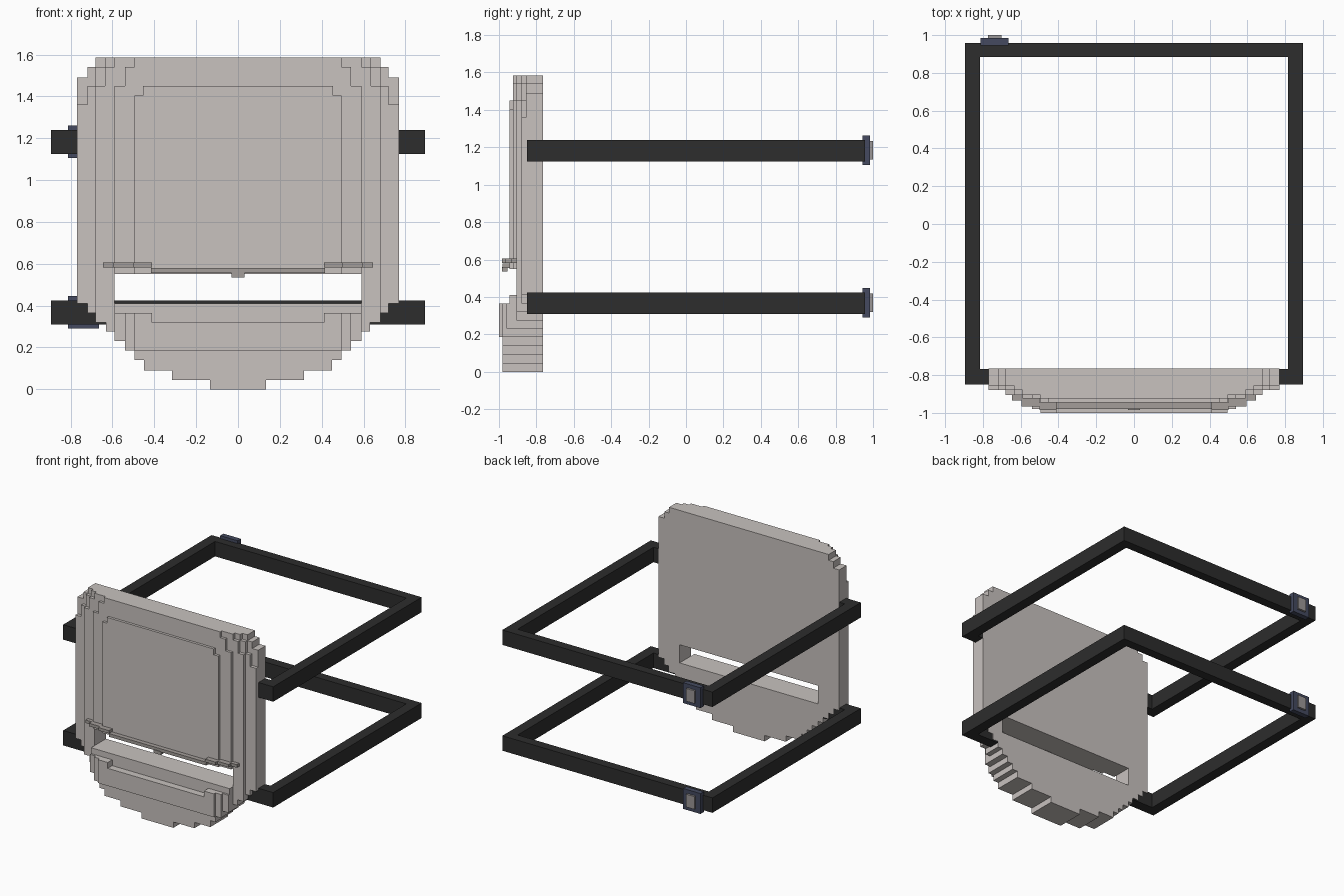
import bpy, bmesh
from mathutils import Vector

if "Cube" in bpy.data.objects:
    bpy.data.objects.remove(bpy.data.objects["Cube"])


def material(name, rgb):
    m = bpy.data.materials.new(name)
    m.diffuse_color = (*rgb, 1)
    m.use_nodes = True
    m.node_tree.nodes["Principled BSDF"].inputs["Base Color"].default_value = m.diffuse_color
    return m


SHELL = material("warm grey shell", (0.58, 0.54, 0.52))
TRIM = material("nose strip grey", (0.366, 0.337, 0.319))
STRAP = material("black strap", (0.026, 0.026, 0.026))
BUCKLE = material("slate blue buckle", (0.058, 0.068, 0.115))
PLATE = material("buckle plate grey", (0.33, 0.31, 0.31))


def prism(bm, outline, offset):
    """Extrude a closed outline of 3D points along offset."""
    face = bm.faces.new([bm.verts.new(p) for p in outline])
    res = bmesh.ops.extrude_face_region(bm, geom=[face], use_keep_orig=True)
    moved = [v for v in res["geom"] if isinstance(v, bmesh.types.BMVert)]
    bmesh.ops.translate(bm, verts=moved, vec=Vector(offset))


def box(bm, x0, x1, y0, y1, z0, z1):
    prism(bm, [(x0, y0, z0), (x1, y0, z0), (x1, y0, z1), (x0, y0, z1)], (0, y1 - y0, 0))


def finish(bm, name, mat):
    bmesh.ops.recalc_face_normals(bm, faces=bm.faces)
    me = bpy.data.meshes.new(name)
    bm.to_mesh(me)
    bm.free()
    me.materials.append(mat)
    ob = bpy.data.objects.new(name, me)
    bpy.context.collection.objects.link(ob)
    return ob


def stepped(bm, rows, top, y0, y1):
    """Mirrored staircase plate; rows = (bottom z, half width) going up."""
    right = []
    for i, (z, w) in enumerate(rows):
        z_end = rows[i + 1][0] if i + 1 < len(rows) else top
        if right and right[-1][0] == w:
            right[-1] = (w, z_end)
        else:
            right += [(w, z), (w, z_end)]
    pts = right + [(-x, z) for x, z in reversed(right)]
    prism(bm, [(x, y0, z) for x, z in pts], (0, y1 - y0, 0))


def boxes(name, mat, items, mirror=False):
    bm = bmesh.new()
    for x0, x1, *rest in items:
        box(bm, x0, x1, *rest)
        if mirror:
            box(bm, -x1, -x0, *rest)
    return finish(bm, name, mat)


# Upper shell: stacked plates with stepped corners, back to front
TOP, SLOT_TOP, SLOT_LOW, BACK = 1.585, 0.55, 0.41, -0.765
bm = bmesh.new()
stepped(bm, [(SLOT_TOP, .77), (1.49, .72), (1.54, .68)], TOP, BACK, -.855)
stepped(bm, [(SLOT_TOP, .77), (1.36, .72), (1.45, .68), (1.54, .635)], TOP, -.855, -.88)
stepped(bm, [(SLOT_TOP, .68), (1.45, .635), (1.54, .59)], TOP, -.88, -.905)
stepped(bm, [(SLOT_TOP, .59), (1.45, .54), (1.54, .495)], TOP, -.905, -.925)
stepped(bm, [(SLOT_TOP, .495), (1.405, .455)], 1.45, -.925, -.945)
finish(bm, "upper_shell", SHELL)

# Columns either side of the slot
boxes("slot_columns", SHELL, [
    (.59, .77, BACK, -.88, SLOT_LOW, SLOT_TOP),
    (.59, .68, -.88, -.905, SLOT_LOW, SLOT_TOP)], mirror=True)

# Chin: rounded staircase, narrower toward the front
CHIN = [(0, .135), (.045, .315), (.09, .45), (.14, .495), (.185, .54),
        (.23, .59), (.275, .63), (.32, .68), (.365, .72)]


def chin_rows(limit):
    return [(z, min(w, limit)) for z, w in CHIN]


bm = bmesh.new()
stepped(bm, chin_rows(.72), SLOT_LOW, BACK, -.88)
stepped(bm, chin_rows(.68), SLOT_LOW, -.88, -.905)
stepped(bm, chin_rows(.59), SLOT_LOW, -.905, -.945)
stepped(bm, [r for r in chin_rows(.54) if r[0] < .3], .32, -.945, -.98)
stepped(bm, [(.185, .495)], .32, -.98, -1.0)
finish(bm, "chin", SHELL)
boxes("chin_bumps", SHELL, [
    (.41, .495, -1.0, -.945, .32, .365),
    (.495, .54, -.98, -.945, .32, .365),
    (.54, .59, -.96, -.945, .23, .365)], mirror=True)

# Nose strip, bent back in steps toward its ends
boxes("nose_strip", TRIM, [
    (-.415, .415, -.98, -.945, .555, .58),
    (-.032, .032, -.985, -.955, .535, .56)])
boxes("nose_strip_ends", TRIM, [
    (.41, .5, -.985, -.945, .582, .605),
    (.5, .595, -.965, -.925, .582, .605),
    (.575, .645, -.935, -.905, .582, .605)], mirror=True)

# Two straps, each with a buckle at the back
for label, z in (("lower", .31), ("upper", 1.125)):
    half = [(.63, -.85), (.895, -.85), (.895, .957), (-.895, .957), (-.895, -.85),
            (-.63, -.85), (-.63, -.768), (-.815, -.768), (-.815, .885),
            (.815, .885), (.815, -.768), (.63, -.768)]
    bm = bmesh.new()
    prism(bm, [(x, y, z) for x, y in half], (0, 0, .115))
    finish(bm, label + "_strap", STRAP)
    boxes(label + "_buckle", BUCKLE, [(-.813, -.665, .945, .985, z - .02, z + .137)])
    boxes(label + "_buckle_plate", PLATE, [(-.772, -.702, .98, 1.0, z + .01, z + .108)])
